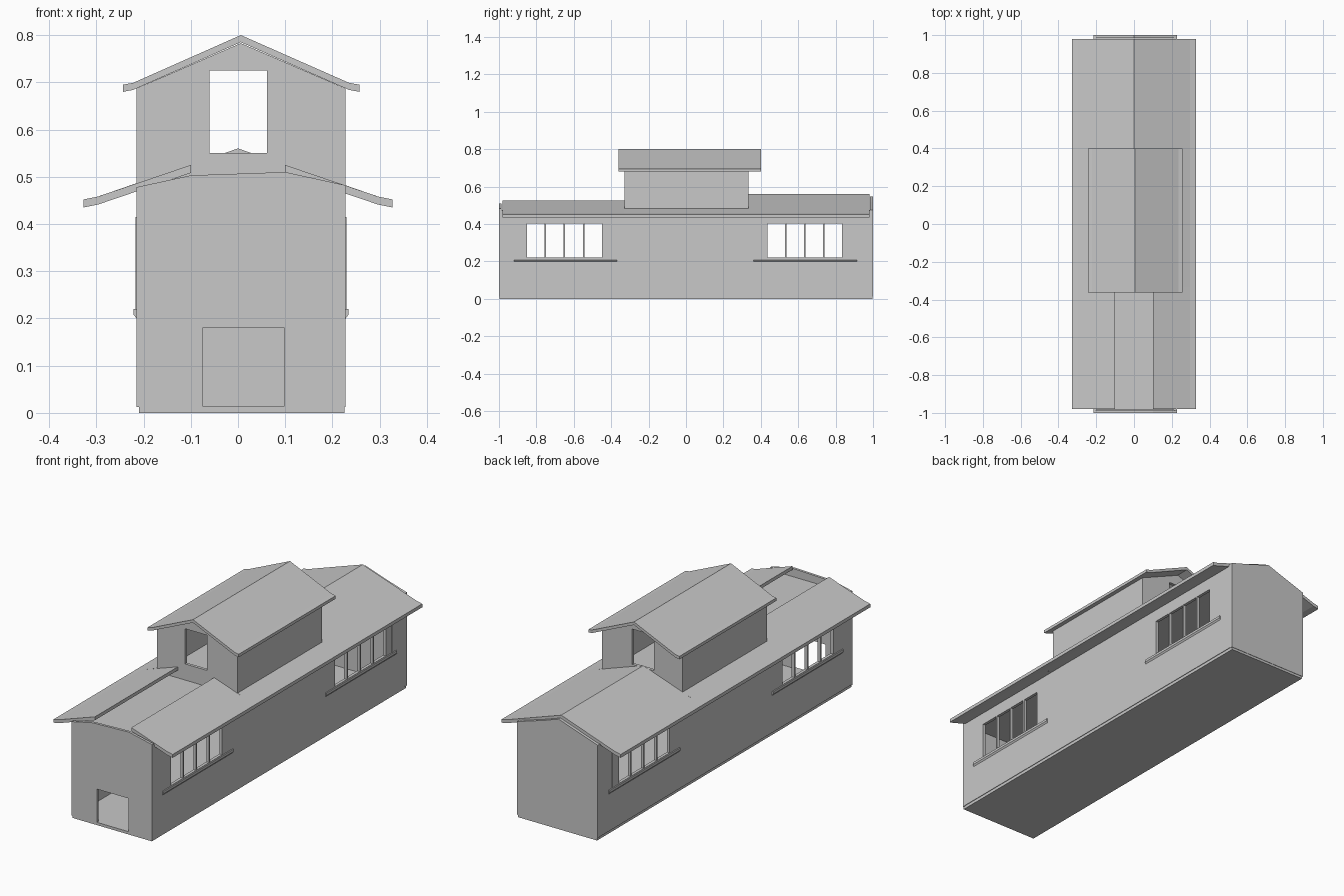
import bpy
import bmesh

cube = bpy.data.objects.get("Cube")
if cube:
    bpy.data.objects.remove(cube, do_unlink=True)

grey = bpy.data.materials.new("light_grey")
grey.use_nodes = True
grey.diffuse_color = (0.58, 0.58, 0.58, 1)
grey.node_tree.nodes["Principled BSDF"].inputs["Base Color"].default_value = grey.diffuse_color


def prism(name, profile, y0, y1):
    """Extrude an x-z outline along y."""
    bm = bmesh.new()
    face = bm.faces.new([bm.verts.new((x, y0, z)) for x, z in profile])
    new = bmesh.ops.extrude_face_region(bm, geom=[face])["geom"]
    verts = [v for v in new if isinstance(v, bmesh.types.BMVert)]
    bmesh.ops.translate(bm, verts=verts, vec=(0, y1 - y0, 0))
    bmesh.ops.recalc_face_normals(bm, faces=bm.faces)
    mesh = bpy.data.meshes.new(name)
    bm.to_mesh(mesh)
    bm.free()
    mesh.materials.append(grey)
    obj = bpy.data.objects.new(name, mesh)
    bpy.context.collection.objects.link(obj)
    return obj


def box(name, x0, x1, y0, y1, z0, z1):
    return prism(name, [(x0, z0), (x1, z0), (x1, z1), (x0, z1)], y0, y1)


def cut(obj, *bounds):
    """Cut a box-shaped opening through a wall."""
    cutter = box("opening_cutter", *bounds)
    cutter.hide_render = True
    mod = obj.modifiers.new("opening", 'BOOLEAN')
    mod.operation = 'DIFFERENCE'
    mod.solver = 'EXACT'
    mod.object = cutter
    bpy.context.view_layer.objects.active = obj
    bpy.ops.object.modifier_apply(modifier=mod.name)
    bpy.data.objects.remove(cutter, do_unlink=True)


def slab(name, top, thick, y0, y1):
    """Roof sheet that follows a top line and has an even thickness."""
    under = [(x, z - thick) for x, z in reversed(top)]
    return prism(name, top + under, y0, y1)


LEFT, RIGHT, WALL = -0.215, 0.228, 0.015
SIDES = {"right": (LEFT, LEFT + WALL, -1), "left": (RIGHT - WALL, RIGHT, 1)}

# Base, ceiling and end walls
box("floor", -0.21, 0.225, -0.998, 0.998, 0, 0.015)
box("ceiling", LEFT + WALL, RIGHT - WALL, -0.985, 0.985, 0.46, 0.47)
front_wall = prism("front_wall", [(LEFT, 0.012), (RIGHT, 0.012), (RIGHT, 0.482), (0.1, 0.51),
                                  (-0.1, 0.503), (LEFT, 0.478)], -1, -0.987)
cut(front_wall, -0.075, 0.098, -1.1, -0.9, 0.015, 0.18)
prism("back_wall", [(LEFT, 0.012), (RIGHT, 0.012), (RIGHT, 0.475), (0.09, 0.517), (0.0, 0.548),
                    (-0.09, 0.517), (LEFT, 0.475)], 0.985, 1)

# Long walls with window bands and sills
WINDOWS = {"front": (-0.85, -0.92, -0.37), "back": (0.435, 0.36, 0.915)}
for side, (x0, x1, sign) in SIDES.items():
    wall = box(side + "_wall", x0, x1, -0.987, 0.985, 0.015, 0.475)
    outer = x1 if sign > 0 else x0
    for place, (start, sill0, sill1) in WINDOWS.items():
        for i in range(4):
            y = start + i * 0.102
            cut(wall, x0 - 0.05, x1 + 0.05, y, y + 0.094, 0.222, 0.403)
        tip = outer + sign * 0.006
        prism(f"{side}_{place}_sill", [(outer - sign * 0.005, 0.2), (outer, 0.2), (tip, 0.208),
                                       (tip, 0.22), (outer - sign * 0.005, 0.22)], sill0, sill1)
    box(side + "_window_trim", outer - 0.002, outer + 0.002, 0.88, 0.887, 0.22, 0.415)

# Lower roof: open in the middle at the front, closed gable at the back
for side, sign in (("right", -1), ("left", 1)):
    eave = [(sign * 0.327, 0.452), (sign * 0.297, 0.458)]
    slab(side + "_front_roof", eave + [(sign * 0.1, 0.525)], 0.017, -0.98, -0.33)
    slab(side + "_middle_roof", eave + [(sign * 0.216, 0.486)], 0.017, -0.33, 0.335)
    slab(side + "_back_roof", eave + [(0, 0.56)], 0.017, 0.335, 0.98)

# Raised upper storey with see-through end openings
for side, (x0, x1, sign) in SIDES.items():
    box(side + "_upper_wall", x0, x1, -0.33, 0.335, 0.47, 0.687)
gable = [(LEFT, 0.46), (RIGHT, 0.46), (RIGHT, 0.687), (0.006, 0.783), (LEFT, 0.687)]
for place, y0 in (("front", -0.33), ("back", 0.32)):
    end = prism(place + "_upper_gable", gable, y0, y0 + WALL)
    cut(end, -0.06, 0.061, y0 - 0.1, y0 + 0.1, 0.55, 0.725)

# Upper roof
slab("upper_roof", [(-0.243, 0.695), (-0.222, 0.699), (0.006, 0.8), (0.235, 0.699), (0.257, 0.695)],
     0.015, -0.362, 0.4)
